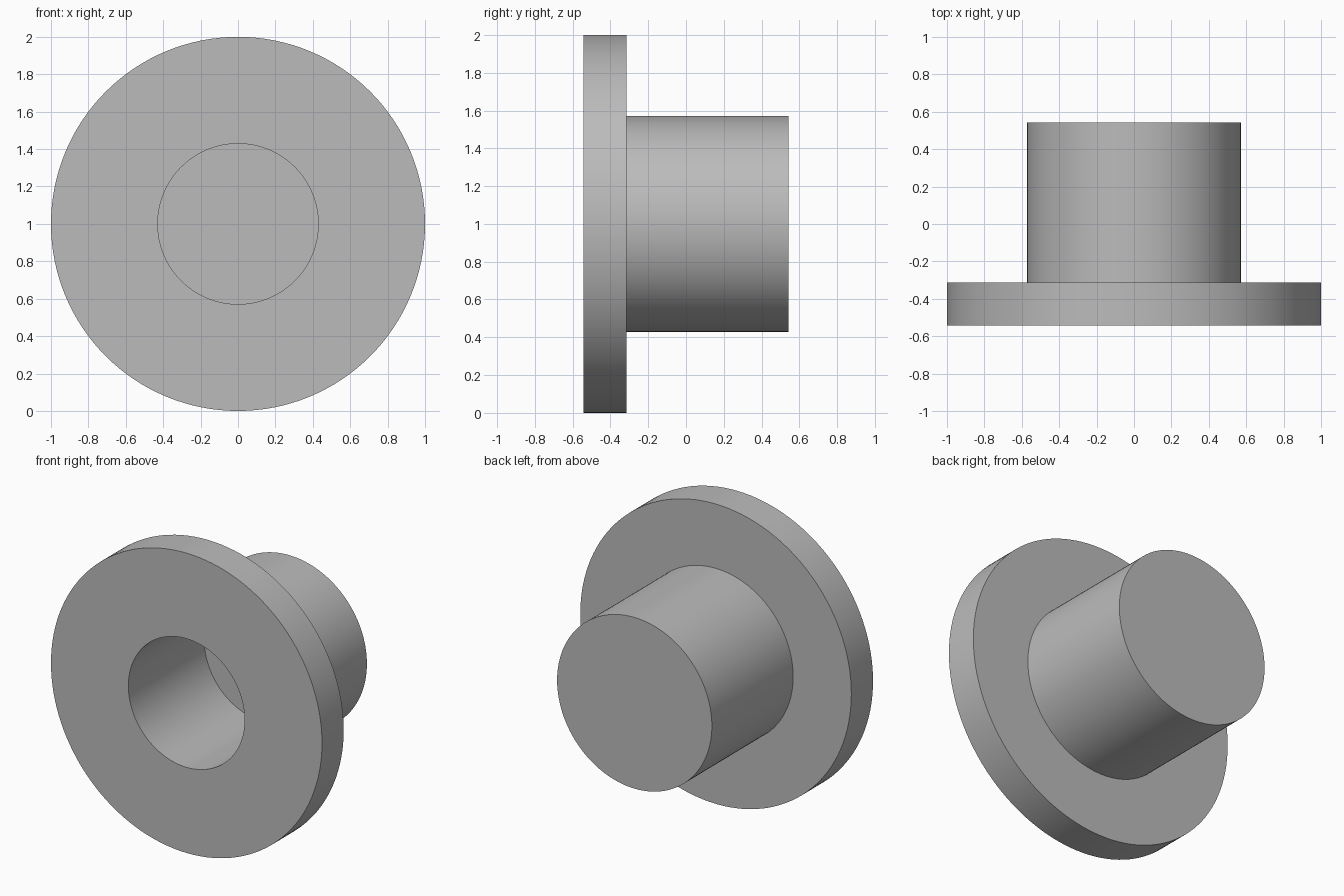
import bpy
import bmesh
from math import pi, radians
from mathutils import Matrix

cube = bpy.data.objects.get("Cube")
if cube:
    bpy.data.objects.remove(cube, do_unlink=True)

# One plain grey for the whole part
grey = bpy.data.materials.new("plain grey")
grey.use_nodes = True
COLOUR = (0.5, 0.5, 0.5, 1)
grey.diffuse_color = COLOUR
grey.node_tree.nodes["Principled BSDF"].inputs["Base Color"].default_value = COLOUR

SIDES = 128
FRONT, SHOULDER, BACK, BORE_END = -0.543, -0.314, 0.543, 0.257
FLANGE_R, BARREL_R, BORE_R = 1.0, 0.571, 0.429

# Half section (radius, y) from the bore floor, over the flange, to the barrel end
profile = [
    (BORE_R, BORE_END), (BORE_R, FRONT),
    (FLANGE_R, FRONT), (FLANGE_R, SHOULDER),
    (BARREL_R, SHOULDER), (BARREL_R, BACK),
]

# Revolve the section about the y axis, with a flat cap at each end
bm = bmesh.new()
rings = []
for radius, y in profile:
    place = Matrix.Translation((0, y, 1)) @ Matrix.Rotation(pi / 2, 4, "X")
    rings.append(bmesh.ops.create_circle(
        bm, segments=SIDES, radius=radius, matrix=place)["verts"])
for a, b in zip(rings, rings[1:]):
    for i in range(SIDES):
        j = (i + 1) % SIDES
        bm.faces.new((a[i], a[j], b[j], b[i]))
bm.faces.new(rings[0])
bm.faces.new(rings[-1])
bmesh.ops.recalc_face_normals(bm, faces=bm.faces)

mesh = bpy.data.meshes.new("flanged_bushing")
bm.to_mesh(mesh)
bm.free()
mesh.materials.append(grey)
bushing = bpy.data.objects.new("flanged_bushing", mesh)
bpy.context.collection.objects.link(bushing)

# Smooth round walls, sharp rims
bpy.ops.object.select_all(action="DESELECT")
bushing.select_set(True)
bpy.context.view_layer.objects.active = bushing
bpy.ops.object.shade_smooth_by_angle(angle=radians(30))
